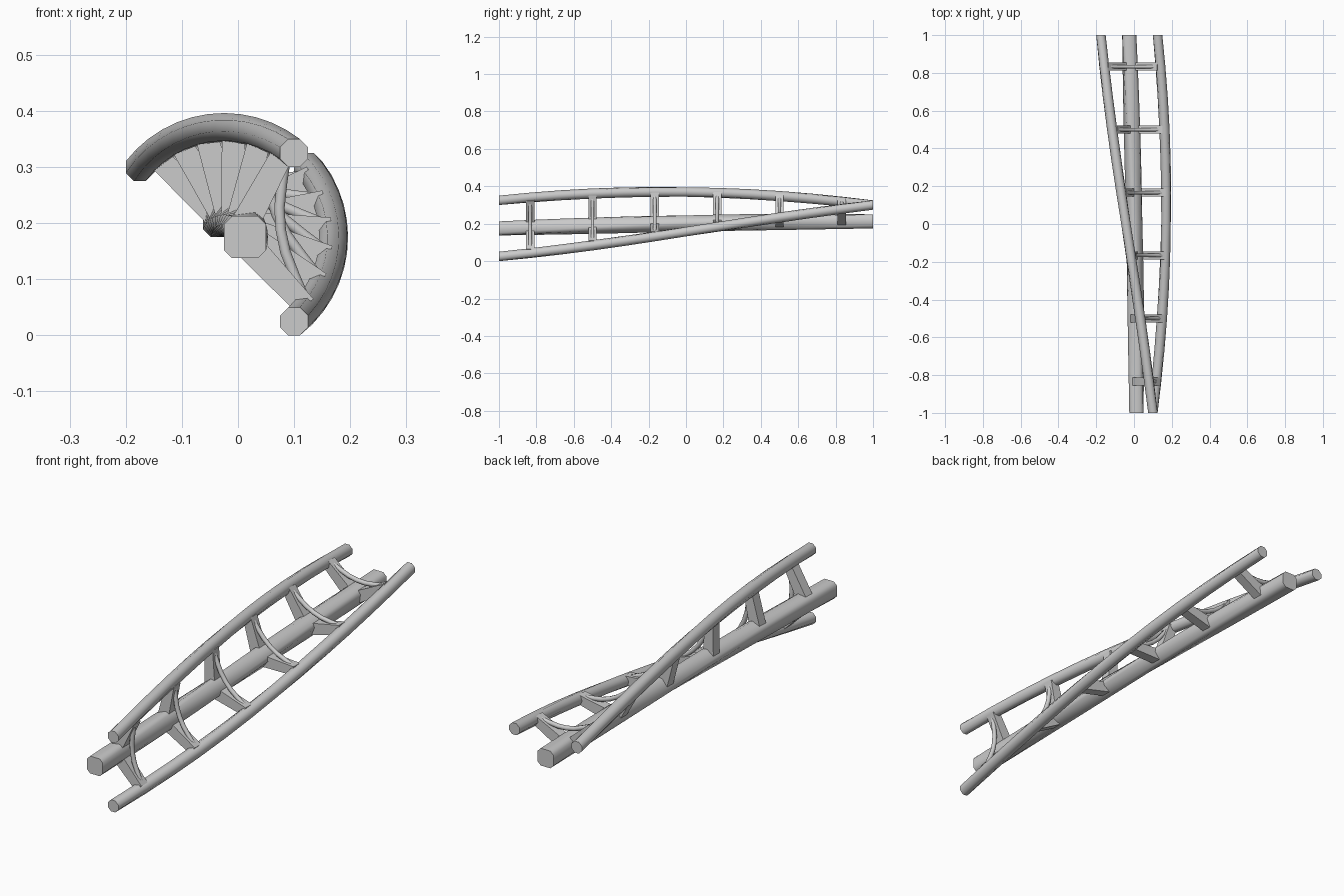
import bpy, bmesh, math

if "Cube" in bpy.data.objects:
    bpy.data.objects.remove(bpy.data.objects["Cube"])

# Everything twists a quarter turn around one axis running along y
AX, AZ = -0.025, 0.175
RAIL_U, RAIL_V = 0.125, 0.15
SPINE_U = 0.0375
SEGMENTS = 12


def place(u, v, y, roll):
    c, s = math.cos(roll), math.sin(roll)
    return (AX + u * c - v * s, y, AZ + u * s + v * c)


def roll_at(y):
    return (y + 1) * math.pi / 4


def build(name, rings, smooth=True):
    """Join a list of equal rings into a capped solid."""
    bm = bmesh.new()
    loops = [[bm.verts.new(p) for p in ring] for ring in rings]
    n = len(loops[0])
    for a, b in zip(loops, loops[1:]):
        for i in range(n):
            j = (i + 1) % n
            bm.faces.new((a[i], a[j], b[j], b[i]))
    bm.faces.new(loops[0])
    bm.faces.new(loops[-1])
    bmesh.ops.recalc_face_normals(bm, faces=bm.faces)
    mesh = bpy.data.meshes.new(name)
    bm.to_mesh(mesh)
    bm.free()
    if smooth:
        mesh.polygons.foreach_set("use_smooth", [True] * len(mesh.polygons))
        mesh.set_sharp_from_angle(angle=math.radians(50))
    obj = bpy.data.objects.new(name, mesh)
    bpy.context.collection.objects.link(obj)
    return obj


def octagon(half, flat):
    """Chamfered square: half size and half length of its flat sides."""
    h, f = half, flat
    return [(h, -f), (h, f), (f, h), (-f, h), (-h, f), (-h, -f), (-f, -h), (f, -h)]


def twisted_beam(name, u0, v0, profile):
    ys = [-1 + 2 * i / SEGMENTS for i in range(SEGMENTS + 1)]
    build(name, [[place(u0 + u, v0 + v, y, roll_at(y)) for u, v in profile] for y in ys])


# Spine and the two running rails
twisted_beam("spine_beam", SPINE_U, 0, octagon(0.0375, 0.023))
rail_profile = octagon(0.025, 0.025 * math.tan(math.pi / 8))
twisted_beam("rail_upper", RAIL_U, RAIL_V, rail_profile)
twisted_beam("rail_lower", RAIL_U, -RAIL_V, rail_profile)

# Six cross ties: two tapered arms and a bowed tube each
ARM = [(0.02, 0.034), (0.066, 0.012), (0.144, 0.130), (0.112, 0.152)]
BOW = [(0.130, -0.135), (0.116, -0.085), (0.105, -0.04), (0.102, 0),
       (0.105, 0.04), (0.116, 0.085), (0.130, 0.135)]
HALF_WIDTH, TUBE_R = 0.022, 0.010

for k in range(6):
    y = -1 + (k + 0.5) / 3
    roll = roll_at(y)
    for side, sign in (("upper", 1), ("lower", -1)):
        build(f"tie_arm_{side}_{k + 1}",
              [[place(u, sign * v, y + dy, roll) for u, v in ARM]
               for dy in (-HALF_WIDTH, HALF_WIDTH)], smooth=False)
    rings = []
    for i, (u, v) in enumerate(BOW):
        (ua, va), (ub, vb) = BOW[max(i - 1, 0)], BOW[min(i + 1, len(BOW) - 1)]
        d = math.hypot(ub - ua, vb - va)
        nu, nv = (vb - va) / d, -(ub - ua) / d
        ring = []
        for j in range(8):
            a = (j + 0.5) * math.pi / 4
            r = TUBE_R * math.cos(a)
            ring.append(place(u + nu * r, v + nv * r, y + TUBE_R * math.sin(a), roll))
        rings.append(ring)
    build(f"tie_tube_{k + 1}", rings)
